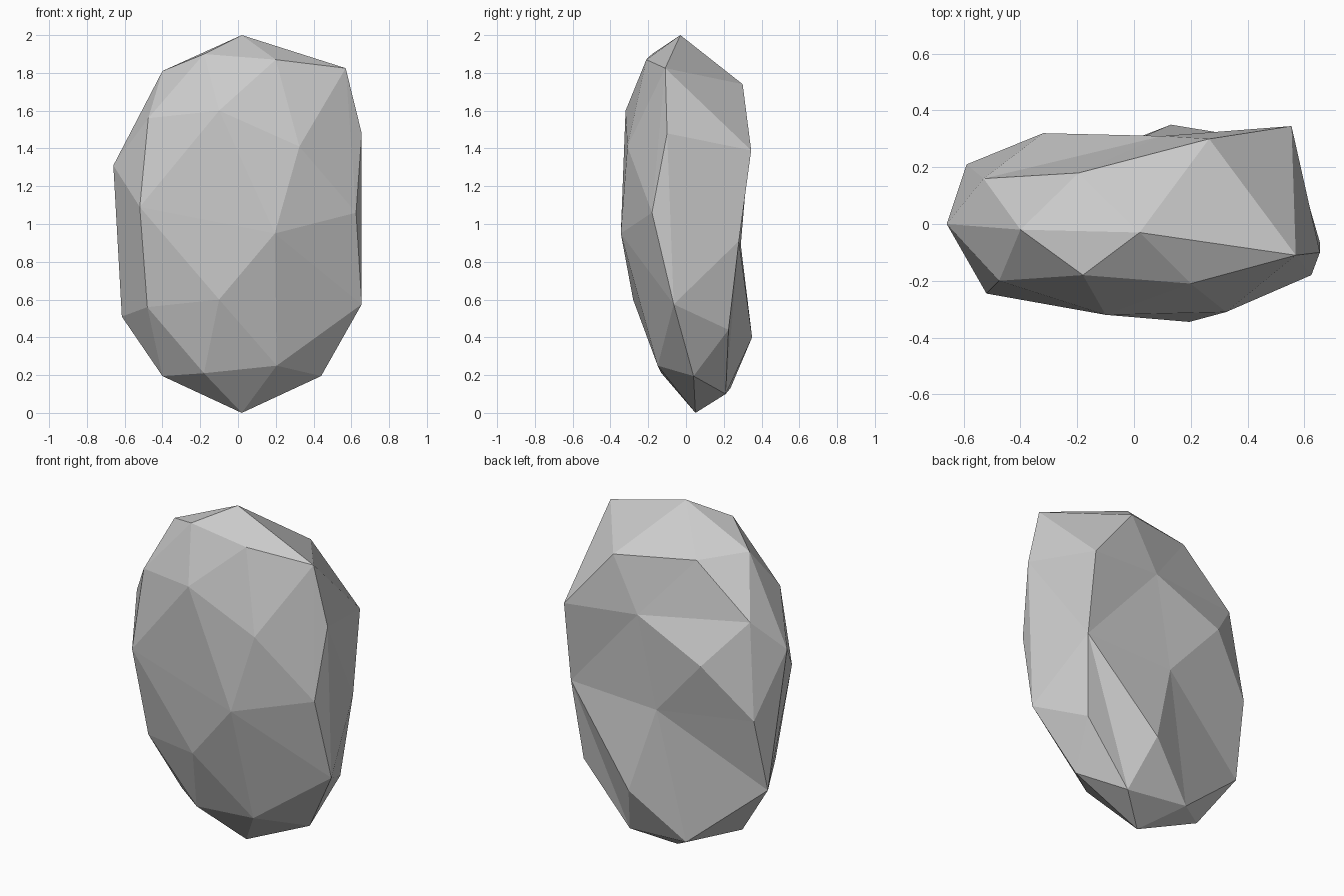
import bpy, bmesh

# Corner points of the faceted rock, by side
front = [
    (-.18, -.18, 1.90), (.20, -.21, 1.87), (-.475, -.20, 1.56), (-.10, -.32, 1.60),
    (.325, -.31, 1.41), (-.52, -.245, 1.09), (.195, -.345, .95), (.625, -.18, 1.06),
    (-.48, -.15, .56), (-.10, -.28, .60), (.205, -.15, .25), (-.18, -.13, .21)]
rim = [
    (.02, -.03, 2.0), (-.40, -.02, 1.81), (.57, -.11, 1.825), (.655, -.10, 1.48),
    (-.66, 0, 1.31), (.655, -.065, .575), (-.40, .045, .195), (.44, .04, .195),
    (.02, .05, 0), (-.615, .115, .51), (.51, .225, .44)]
back = [
    (.265, .30, 1.74), (-.195, .18, 1.78), (.555, .345, 1.39), (-.53, .16, 1.495),
    (-.59, .21, .945), (-.32, .32, 1.24), (.13, .35, .40), (.22, .21, .10),
    (-.165, .235, .13)]
# Points of the hollow in the back, with how far each is pressed in
hollow = [((.10, .31, 1.43), .11), ((.555, .28, .91), .12), ((-.01, .29, .89), .17)]

# Wrap a faceted skin round the points, then press in the hollow
bm = bmesh.new()
for p in front + rim + back:
    bm.verts.new(p)
pressed = [(bm.verts.new((x, y + d, z)), d) for (x, y, z), d in hollow]
bmesh.ops.convex_hull(bm, input=bm.verts[:])
for v, d in pressed:
    v.co.y -= d
bmesh.ops.recalc_face_normals(bm, faces=bm.faces[:])

mesh = bpy.data.meshes.new("rock")
bm.to_mesh(mesh)
bm.free()
rock = bpy.data.objects.new("rock", mesh)
bpy.context.collection.objects.link(rock)
